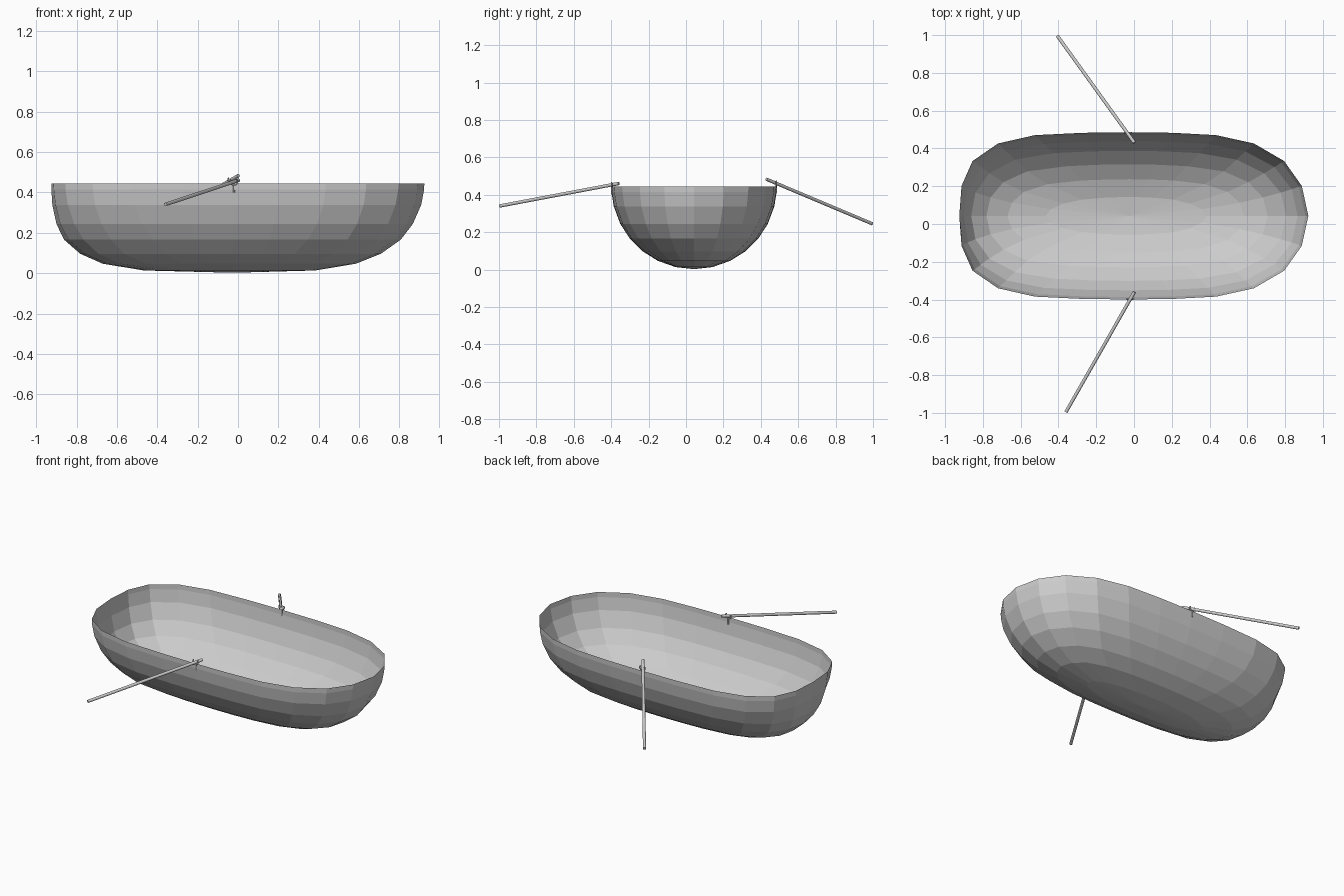
import bpy, bmesh
from math import sin, cos, radians, pi
from mathutils import Vector

if "Cube" in bpy.data.objects:
    bpy.data.objects.remove(bpy.data.objects["Cube"])

CY, RY, RZ, TOP = 0.043, 0.4425, 0.443, 0.445

# Lengthwise fullness of the hull: unit sphere x -> boat x
FULLNESS = [(-1, -.925), (-.933, -.913), (-.755, -.855), (-.5, -.72), (-.259, -.525),
            (-.11, -.27), (0, -.025), (.11, .205), (.259, .435), (.5, .635),
            (.755, .795), (.933, .888), (1, .923)]


def stretch(c):
    for (a, xa), (b, xb) in zip(FULLNESS, FULLNESS[1:]):
        if c <= b + 1e-6:
            return xa + (xb - xa) * (c - a) / (b - a)
    return FULLNESS[-1][1]


def finish(bm, name):
    bmesh.ops.recalc_face_normals(bm, faces=bm.faces)
    me = bpy.data.meshes.new(name)
    bm.to_mesh(me)
    bm.free()
    ob = bpy.data.objects.new(name, me)
    bpy.context.collection.objects.link(ob)
    return ob


# Hull: stretched half sphere, open at the top, narrow band at the rim
half = [0, 21, 41, 60, 75, 83.7, 90, 96.3, 105, 120, 139, 159]
thetas = [radians(t) for t in half + [t + 180 for t in [0] + [180 - h for h in half[:0:-1]]]]
bm = bmesh.new()
rings = []
for deg in (0, 4, 14, 27, 39, 52, 64, 77):
    p = radians(deg)
    rings.append([bm.verts.new((stretch(cos(t) * cos(p)), CY + RY * sin(t) * cos(p),
                                TOP - RZ * sin(p))) for t in thetas])
n = len(thetas)
for a, b in zip(rings, rings[1:]):
    for i in range(n):
        j = (i + 1) % n
        bm.faces.new((a[i], b[i], b[j], a[j]))
keel = bm.verts.new((stretch(0), CY, TOP - RZ))
for i in range(n):
    bm.faces.new((rings[-1][i], keel, rings[-1][(i + 1) % n]))
finish(bm, "hull")


# Oars: plain thin poles
def pole(name, start, end, radius):
    a, b = Vector(start), Vector(end)
    bm = bmesh.new()
    bmesh.ops.create_cone(bm, cap_ends=True, segments=12, radius1=radius,
                          radius2=radius, depth=(b - a).length)
    ob = finish(bm, name)
    ob.location = (a + b) / 2
    ob.rotation_mode = 'QUATERNION'
    ob.rotation_quaternion = (b - a).to_track_quat('Z', 'Y')


pole("front_oar", (-.36, -.995, .34), (.002, -.36, .46), .009)
pole("back_oar", (-.405, .995, .245), (.002, .43, .483), .009)


# Oarlocks: small U-shaped forks on pins
def oarlock(name, x, y, z):
    r = .018
    pts = [(x + r * cos(a), y, z + r * sin(a))
           for a in (pi * (.8 + 1.4 * i / 10) for i in range(11))]
    cu = bpy.data.curves.new(name, 'CURVE')
    cu.dimensions = '3D'
    cu.bevel_depth = .004
    cu.bevel_resolution = 1
    cu.use_fill_caps = True
    s = cu.splines.new('POLY')
    s.points.add(len(pts) - 1)
    for q, co in zip(s.points, pts):
        q.co = (*co, 1)
    bpy.context.collection.objects.link(bpy.data.objects.new(name, cu))
    pole(name + "_pin", (x, y, z - r), (x, y, z - .055), .004)


oarlock("front_oarlock", -.02, CY - RY + .002, .455)
oarlock("back_oarlock", -.032, CY + RY - .002, .463)
